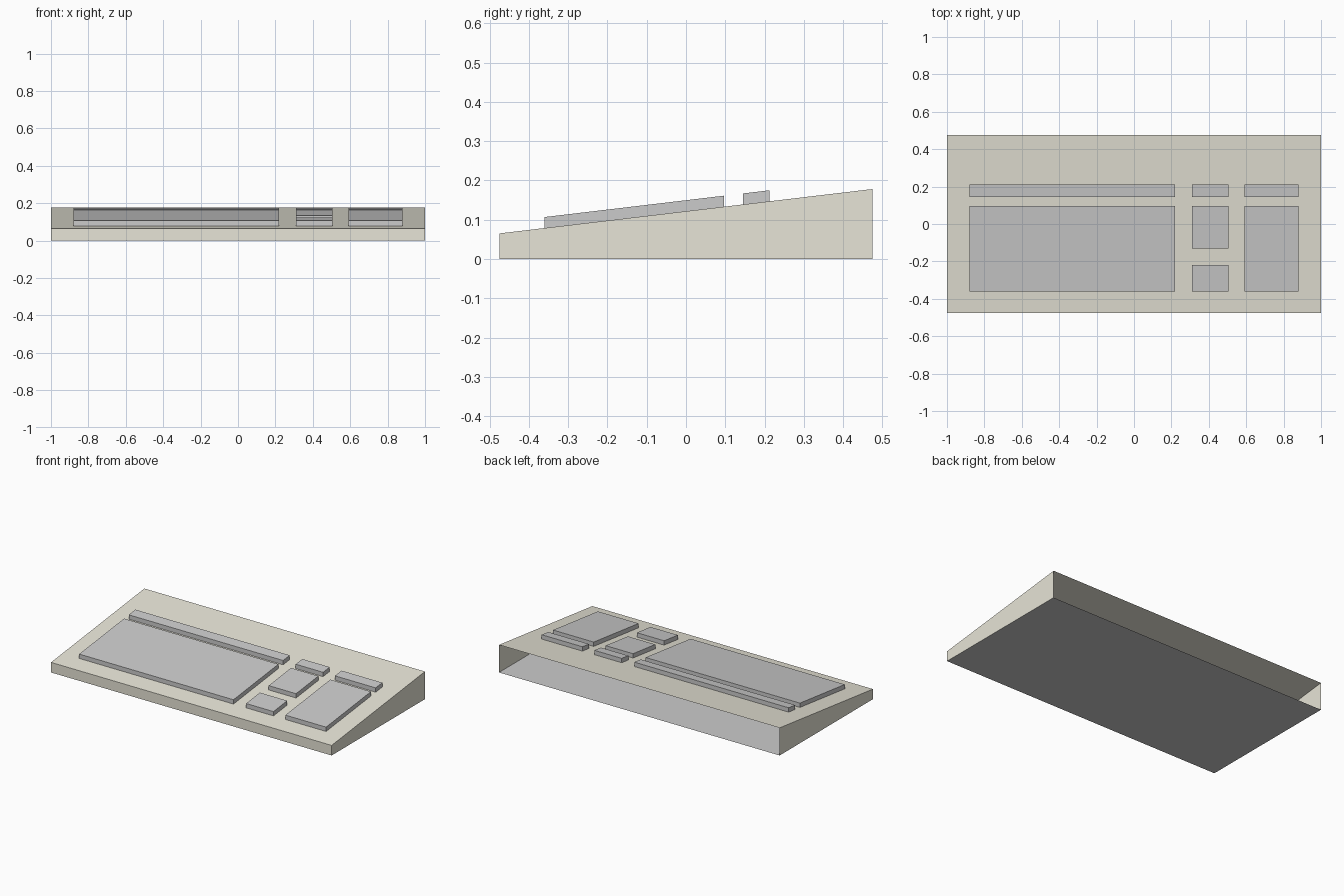
import bpy

if "Cube" in bpy.data.objects:
    bpy.data.objects.remove(bpy.data.objects["Cube"])

HALF_X, HALF_Y = 1.0, 0.475
FRONT_Z, BACK_Z = 0.065, 0.178
KEY_H = 0.028


def deck_z(y):
    """Height of the sloped deck at depth y."""
    return FRONT_Z + (y + HALF_Y) / (2 * HALF_Y) * (BACK_Z - FRONT_Z)


def wedge(name, x0, x1, y0, y1, low, high, faces, mat=None):
    """Eight-corner block; low/high give bottom and top height at a depth y."""
    verts = [(x, y, f(y)) for f in (low, high)
             for x, y in ((x0, y0), (x1, y0), (x1, y1), (x0, y1))]
    mesh = bpy.data.meshes.new(name)
    mesh.from_pydata(verts, [], faces)
    used = {i for f in faces for i in f}
    assert len(used) == 8
    obj = bpy.data.objects.new(name, mesh)
    bpy.context.collection.objects.link(obj)
    if mat:
        mesh.materials.append(mat)
    return obj


TOP, FRONT, RIGHT, BACK, LEFT, BOTTOM = (
    (4, 5, 6, 7), (0, 1, 5, 4), (1, 2, 6, 5), (2, 3, 7, 6), (3, 0, 4, 7), (3, 2, 1, 0))

beige = bpy.data.materials.new("beige_plastic")
beige.diffuse_color = (0.8, 0.78, 0.68, 1)
beige.use_nodes = True
beige.node_tree.nodes["Principled BSDF"].inputs["Base Color"].default_value = beige.diffuse_color

# Sloped shell, open at the back, with a separate grey base plate
wedge("case", -HALF_X, HALF_X, -HALF_Y, HALF_Y, lambda y: 0.0, deck_z,
      [TOP, FRONT, RIGHT, LEFT], beige)
bpy.ops.mesh.primitive_plane_add(size=2)
base = bpy.context.object
base.name = "base_plate"
base.scale = (HALF_X, HALF_Y, 1)
base.rotation_euler.x = 3.14159265  # faces downward

# Key blocks: raised straight up from the sloped deck
MAIN, NAV, PAD = (-0.88, 0.22), (0.31, 0.505), (0.59, 0.88)
KEYS, ROW = (-0.36, 0.097), (0.145, 0.212)
blocks = {
    "main_keys": MAIN + KEYS,
    "function_keys": MAIN + ROW,
    "navigation_keys": NAV + (-0.13, 0.097),
    "arrow_keys": NAV + (-0.36, -0.22),
    "system_keys": NAV + ROW,
    "number_pad": PAD + KEYS,
    "indicator_panel": PAD + ROW,
}
for name, rect in blocks.items():
    wedge(name, *rect, deck_z, lambda y: deck_z(y) + KEY_H,
          [TOP, FRONT, RIGHT, BACK, LEFT])
